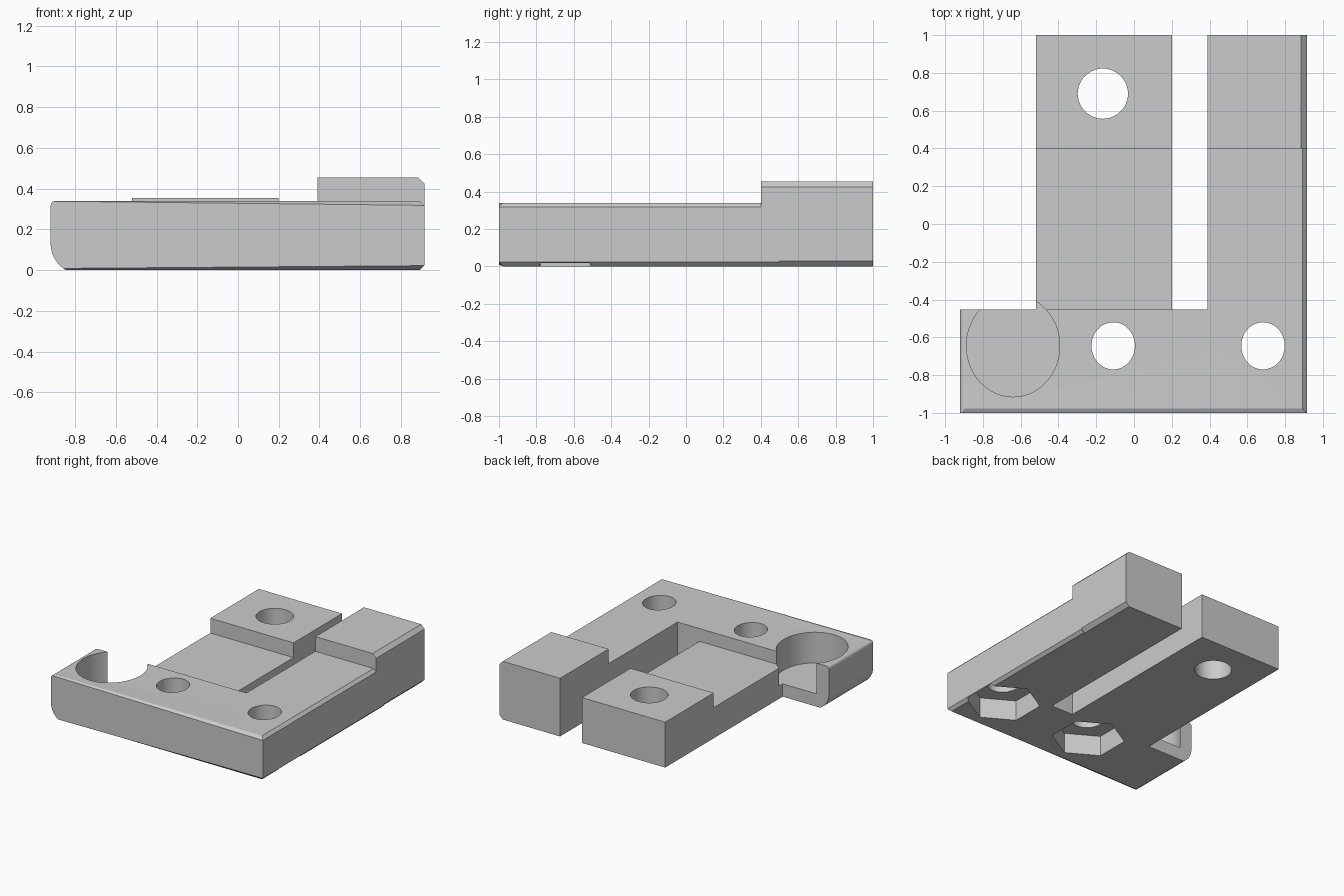
import bpy, bmesh, math

if "Cube" in bpy.data.objects:
    bpy.data.objects.remove(bpy.data.objects["Cube"])

GREY = (0.6, 0.6, 0.6, 1)
mat = bpy.data.materials.new("plain_grey")
mat.use_nodes = True
mat.diffuse_color = GREY
mat.node_tree.nodes["Principled BSDF"].inputs["Base Color"].default_value = GREY


def finish(name, bm):
    bmesh.ops.recalc_face_normals(bm, faces=bm.faces)
    mesh = bpy.data.meshes.new(name)
    bm.to_mesh(mesh)
    bm.free()
    mesh.materials.append(mat)
    ob = bpy.data.objects.new(name, mesh)
    bpy.context.collection.objects.link(ob)
    return ob


def extrude(name, profile, y0, y1, front_bevel=0):
    """Extrude an x-z profile along y, optionally bevelling the long front edges."""
    bm = bmesh.new()
    face = bm.faces.new([bm.verts.new((x, y0, z)) for x, z in profile])
    new = bmesh.ops.extrude_face_region(bm, geom=[face])["geom"]
    for v in new:
        if isinstance(v, bmesh.types.BMVert):
            v.co.y = y1
    if front_bevel:
        bmesh.ops.recalc_face_normals(bm, faces=bm.faces)
        edges = [e for e in bm.edges if e.calc_length() > 1
                 and all(abs(v.co.y - y0) < 1e-4 for v in e.verts)]
        bmesh.ops.bevel(bm, geom=edges, offset=front_bevel, segments=1,
                        affect='EDGES', profile=0.5)
    return finish(name, bm)


def slab(name, x0, x1, y0, y1, top, c=0):
    """Block standing on the ground, with chamfers along its +x side."""
    side = [(x1 - c, 0), (x1, c), (x1, top - c), (x1 - c, top)] if c else [(x1, 0), (x1, top)]
    return extrude(name, [(x0, 0)] + side + [(x0, top)], y0, y1)


def drill(name, x, y, z0, z1, rx, ry, sides, turn=0):
    """Vertical cutter."""
    bm = bmesh.new()
    ring = [2 * math.pi * i / sides + turn for i in range(sides)]
    face = bm.faces.new([bm.verts.new((x + rx * math.cos(a), y + ry * math.sin(a), z0))
                         for a in ring])
    new = bmesh.ops.extrude_face_region(bm, geom=[face])["geom"]
    for v in new:
        if isinstance(v, bmesh.types.BMVert):
            v.co.z = z1
    ob = finish(name, bm)
    ob.hide_render = True
    return ob


def combine(target, other, operation):
    mod = target.modifiers.new(other.name, 'BOOLEAN')
    mod.operation, mod.solver, mod.object = operation, 'EXACT', other
    bpy.context.view_layer.objects.active = target
    bpy.ops.object.modifier_apply(modifier=mod.name)
    bpy.data.objects.remove(other)


# Front plate: rounded underside on its -x end, small chamfers elsewhere
L, R, TOP, C = -0.92, 0.915, 0.34, 0.022
profile = [(R - C, 0), (R, C), (R, TOP - C), (R - C, TOP)]
profile += [(L + C - C * math.sin(a), TOP - C + C * math.cos(a))
            for a in (math.pi / 8 * i for i in range(5))]
profile += [(L + 0.15 - 0.15 * math.cos(a), 0.13 - 0.15 * math.sin(a))
            for a in (math.asin(0.13 / 0.15) * i / 10 for i in range(11))]
body = extrude("clamp_body", profile, -1, -0.453, C)

# Two arms with raised ends
for part in (slab("centre_arm", -0.52, 0.2, -0.6, 0.5, 0.24),
             slab("centre_block", -0.52, 0.2, 0.4, 1, 0.355),
             slab("side_arm", 0.39, R, -0.6, 0.5, TOP, C),
             slab("side_block", 0.39, R, 0.4, 1, 0.455, 0.03)):
    combine(body, part, 'UNION')

# Round pocket, through holes and hexagonal nut recesses underneath
HOLE_Y = -0.645
cutters = [drill("round_pocket", -0.64, HOLE_Y, 0.1, 0.6, 0.247, 0.27, 64),
           drill("arm_hole", -0.165, 0.69, -0.1, 0.6, 0.133, 0.133, 48)]
for x in (-0.11, 0.683):
    cutters.append(drill("screw_hole", x, HOLE_Y, -0.1, 0.6, 0.115, 0.125, 48))
    cutters.append(drill("nut_recess", x, HOLE_Y, -0.1, 0.16, 0.262, 0.265, 6, math.pi / 6))
for cutter in cutters:
    combine(body, cutter, 'DIFFERENCE')

bpy.ops.object.select_all(action='DESELECT')
body.select_set(True)
bpy.context.view_layer.objects.active = body
bpy.ops.object.shade_smooth_by_angle(angle=math.radians(25))
